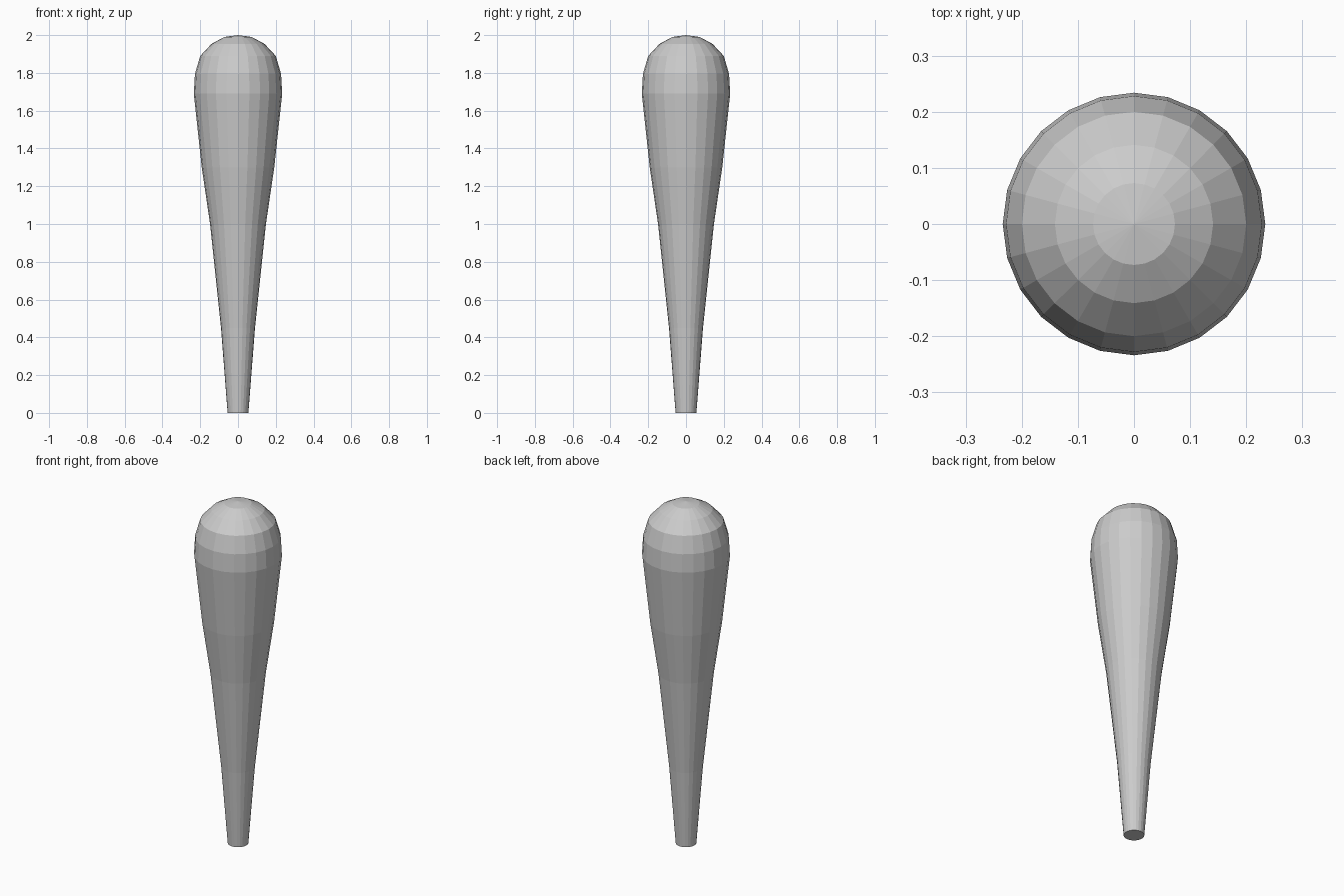
import bpy, bmesh
from math import cos, sin, tau

if "Cube" in bpy.data.objects:
    bpy.data.objects.remove(bpy.data.objects["Cube"])

SIDES = 24
# (radius, height) from the narrow grip to the domed head
PROFILE = [(0.055, 0.0), (0.09, 0.45), (0.148, 1.0), (0.192, 1.30),
           (0.234, 1.69), (0.228, 1.795), (0.20, 1.89),
           (0.141, 1.953), (0.073, 1.99)]

bm = bmesh.new()
rings = [[bm.verts.new((r * cos(tau * i / SIDES), r * sin(tau * i / SIDES), z))
          for i in range(SIDES)] for r, z in PROFILE]

# Tapered side bands
for low, high in zip(rings, rings[1:]):
    for i in range(SIDES):
        j = (i + 1) % SIDES
        bm.faces.new((low[i], low[j], high[j], high[i]))

# Flat butt and fan-shaped crown
bm.faces.new(rings[0][::-1])
tip = bm.verts.new((0, 0, 2.0))
for i in range(SIDES):
    bm.faces.new((rings[-1][i], rings[-1][(i + 1) % SIDES], tip))

mesh = bpy.data.meshes.new("club")
bm.to_mesh(mesh)
bm.free()
bpy.context.collection.objects.link(bpy.data.objects.new("club", mesh))
